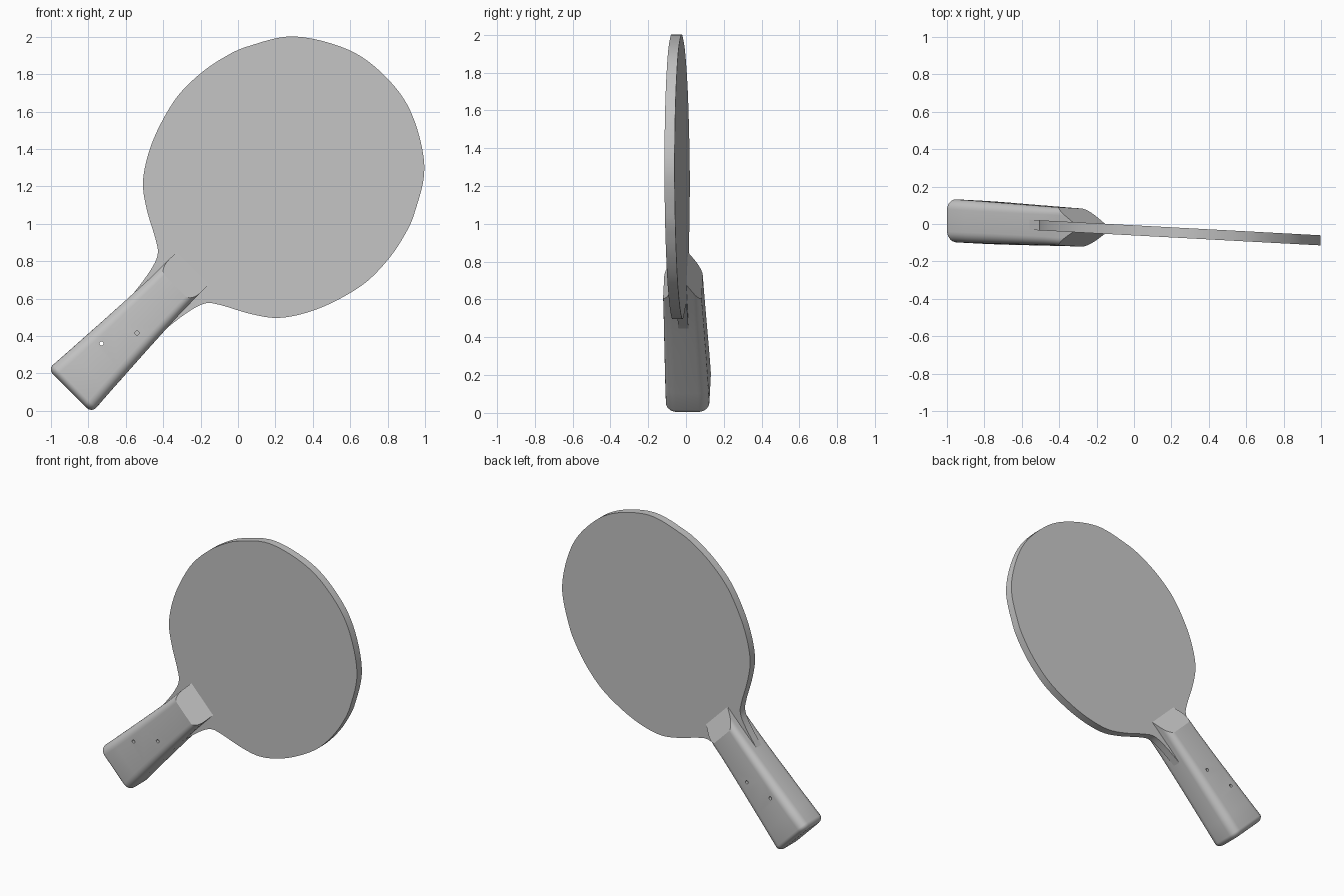
import bpy, bmesh, math
from mathutils import Matrix, Vector

cube = bpy.data.objects.get("Cube")
if cube:
    bpy.data.objects.remove(cube, do_unlink=True)

# Single grey material
grey = bpy.data.materials.new("plain grey")
grey.use_nodes = True
COLOR = (0.55, 0.55, 0.55, 1)
grey.diffuse_color = COLOR
grey.node_tree.nodes["Principled BSDF"].inputs["Base Color"].default_value = COLOR

# Paddle frame: local x runs along the handle, y across it, z out of the front
S = math.sqrt(0.5)
TILT = 0.0535
ORIGIN = Vector((-0.885, -0.034 + TILT * 0.885, 0.12))
FRAME = Matrix(((S, -S, 0, ORIGIN.x),
                (-TILT * S, TILT * S, -1, ORIGIN.y),
                (S, S, 0, ORIGIN.z),
                (0, 0, 0, 1)))


def finish(bm, name):
    bmesh.ops.recalc_face_normals(bm, faces=bm.faces)
    bm.transform(FRAME)
    mesh = bpy.data.meshes.new(name)
    bm.to_mesh(mesh)
    bm.free()
    mesh.materials.append(grey)
    ob = bpy.data.objects.new(name, mesh)
    bpy.context.collection.objects.link(ob)
    return ob


def select(ob):
    bpy.ops.object.select_all(action='DESELECT')
    ob.select_set(True)
    bpy.context.view_layer.objects.active = ob


def smooth(ob):
    select(ob)
    bpy.ops.object.shade_smooth_by_angle(angle=math.radians(20))


def spline(points, steps):
    """Smooth curve through all points."""
    pts = [Vector(p) for p in points]
    out = []
    for i in range(1, len(pts) - 2):
        a, b, c, d = pts[i - 1:i + 3]
        for k in range(steps):
            t = k / steps
            out.append(b + 0.5 * t * (c - a + t * (2 * a - 5 * b + 4 * c - d
                                                   + t * (3 * (b - c) + d - a))))
    return out


# Blade: half outline from neck to tip, mirrored and extruded
half = [(0.2, 0.09), (0.4, 0.11), (0.6, 0.13), (0.742, 0.152), (0.828, 0.184),
        (0.878, 0.25), (0.957, 0.395), (1.043, 0.51), (1.17, 0.598), (1.319, 0.662),
        (1.5, 0.707), (1.67, 0.707), (1.82, 0.68), (1.96, 0.628), (2.17, 0.491),
        (2.323, 0.238), (2.362, 0), (2.323, -0.238)]
side = spline(half, 6)
outline = side + [Vector((half[-2]))] + [Vector((p.x, -p.y)) for p in reversed(side)]
THICK = 0.054
bm = bmesh.new()
face = bm.faces.new([bm.verts.new((p.x, p.y, -THICK / 2)) for p in outline])
ext = bmesh.ops.extrude_face_region(bm, geom=[face])
bmesh.ops.translate(bm, vec=(0, 0, THICK),
                    verts=[v for v in ext["geom"] if isinstance(v, bmesh.types.BMVert)])
smooth(finish(bm, "blade"))


# Handle: rounded rectangles lofted along the grip
def section(bm, u, w, d, r, n=6):
    ring = []
    for q, (sx, sy) in enumerate(((1, 1), (-1, 1), (-1, -1), (1, -1))):
        for k in range(n + 1):
            a = (q + k / n) * math.pi / 2
            ring.append(bm.verts.new((u, sx * (w - r) + r * math.cos(a),
                                      sy * (d - r) + r * math.sin(a))))
    return ring


bm = bmesh.new()
rings = []
for i in range(7):
    a = i / 6 * math.pi / 2
    inset = 1 - math.sin(a)
    rings.append(section(bm, -0.02 + 0.035 * (1 - math.cos(a)),
                         0.163 - 0.035 * inset, 0.115 - 0.045 * inset, 0.055 - 0.03 * inset))
for u, w, d, r in ((0.13, 0.155, 0.114, 0.055), (0.25, 0.148, 0.112, 0.054),
                   (0.4, 0.139, 0.109, 0.051), (0.55, 0.131, 0.106, 0.048),
                   (0.7, 0.124, 0.103, 0.044), (0.91, 0.122, 0.1, 0.04)):
    rings.append(section(bm, u, w, d, r))
for lo, hi in zip(rings, rings[1:]):
    for j in range(len(lo)):
        k = (j + 1) % len(lo)
        bm.faces.new((lo[j], lo[k], hi[k], hi[j]))
bm.faces.new(rings[0])
bm.faces.new(rings[-1])

# Slanted cuts where the grip runs out onto the blade
for s in (1, -1):
    cut = bmesh.ops.bisect_plane(bm, geom=bm.verts[:] + bm.edges[:] + bm.faces[:],
                                 plane_co=(0.78, 0, 0.1 * s),
                                 plane_no=(0.072, 0, 0.128 * s), clear_outer=True)
    edges = [e for e in cut["geom_cut"] if isinstance(e, bmesh.types.BMEdge)]
    bmesh.ops.holes_fill(bm, edges=edges, sides=0)
handle = finish(bm, "handle")

# Two small pin holes through the grip
for u, v in ((0.279, 0.06), (0.453, -0.035)):
    bm = bmesh.new()
    bmesh.ops.create_cone(bm, cap_ends=True, segments=16, radius1=0.011, radius2=0.011,
                          depth=0.4, matrix=Matrix.Translation((u, v, 0)))
    cutter = finish(bm, "pin_hole_cutter")
    cutter.hide_render = True
    mod = handle.modifiers.new("pin hole", 'BOOLEAN')
    mod.operation = 'DIFFERENCE'
    mod.solver = 'EXACT'
    mod.object = cutter
    select(handle)
    bpy.ops.object.modifier_apply(modifier=mod.name)
    bpy.data.objects.remove(cutter, do_unlink=True)
smooth(handle)
